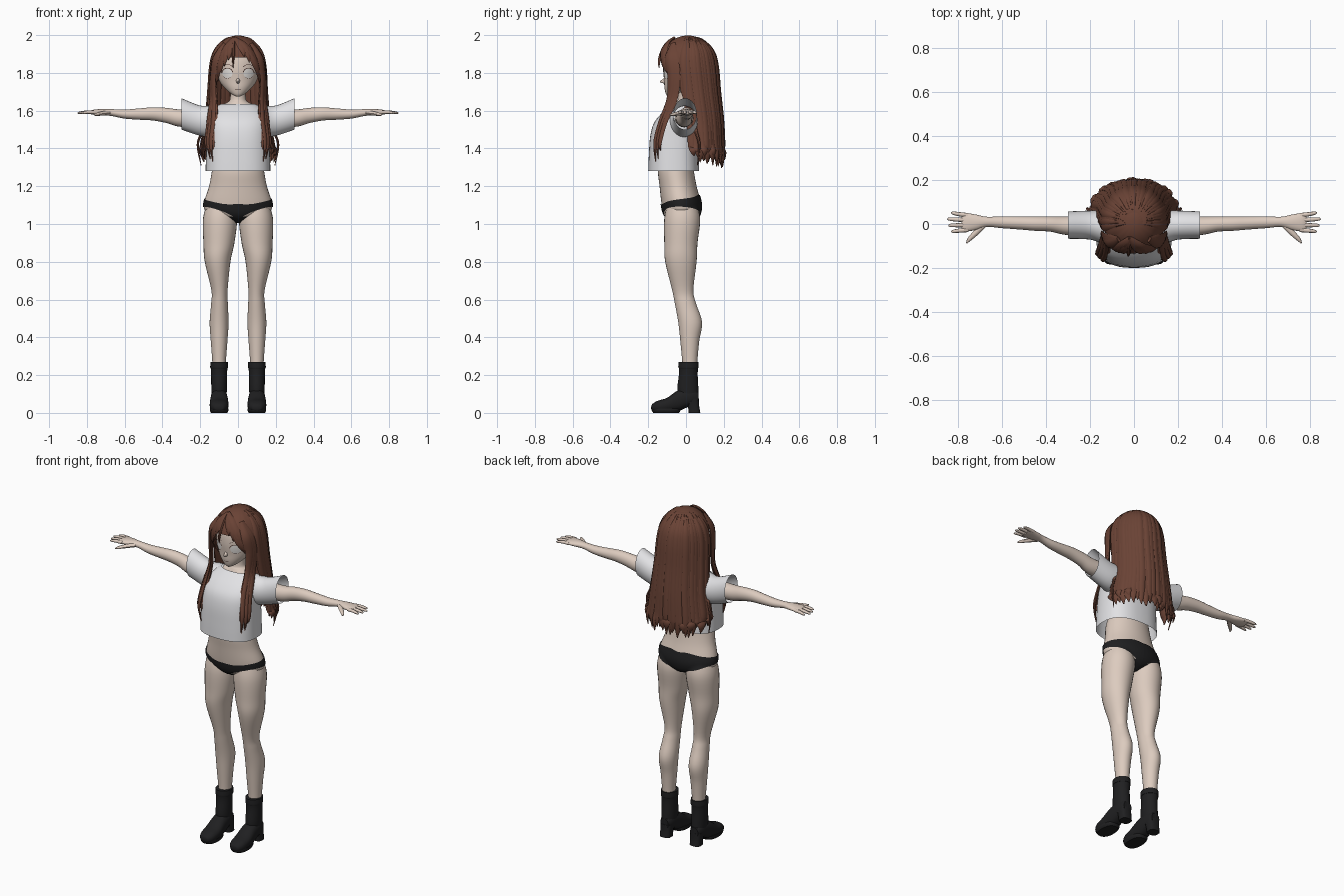
import bpy, bmesh, math, random
from math import sin, cos, pi, sqrt
from mathutils import Vector
from mathutils.bvhtree import BVHTree

random.seed(4)
cube = bpy.data.objects.get("Cube")
if cube:
    bpy.data.objects.remove(cube, do_unlink=True)


def material(name, r, g, b):
    m = bpy.data.materials.new(name)
    m.use_nodes = True
    m.diffuse_color = (r, g, b, 1)
    m.node_tree.nodes["Principled BSDF"].inputs["Base Color"].default_value = (r, g, b, 1)
    return m


SKIN = material("skin", .72, .60, .52)
CLOTH = material("white cloth", .76, .76, .78)
HAIR = material("brown hair", .145, .056, .036)
BLACK = material("black", .014, .014, .015)
EYE = material("eye white", .8, .77, .74)
LINE = material("dark line", .06, .03, .025)


def smooth(rows, n=5):
    """Curve through control rows of any length."""
    p = [rows[0]] + list(rows) + [rows[-1]]
    out = []
    for a, b, c, d in zip(p, p[1:], p[2:], p[3:]):
        for k in range(n):
            t = k / n
            out.append([.5 * (2*e + (f-s)*t + (2*s - 5*e + 4*f - g)*t*t + (3*e - s - 3*f + g)*t**3)
                        for s, e, f, g in zip(a, b, c, d)])
    return out + [list(rows[-1])]


def bridge(rings, caps=True, closed=True):
    n = len(rings[0])
    verts = [v for r in rings for v in r]
    faces = [(i*n + j, i*n + (j+1) % n, (i+1)*n + (j+1) % n, (i+1)*n + j)
             for i in range(len(rings) - 1) for j in range(n if closed else n - 1)]
    if caps:
        faces += [tuple(range(n))[::-1], tuple(range(len(verts) - n, len(verts)))]
    return verts, faces


def loft(axis, rows, sides=28, caps=True, power=2, n=5):
    """Rows: position on axis, two centre values, two radii."""
    rings = []
    for h, a, b, ra, rb in smooth(rows, n):
        ring = []
        for k in range(sides):
            c, s = cos(2*pi*k/sides), sin(2*pi*k/sides)
            u = a + ra * math.copysign(abs(c)**(2/power), c)
            v = b + rb * math.copysign(abs(s)**(2/power), s)
            ring.append(Vector({"z": (u, v, h), "x": (h, u, v), "y": (u, h, v)}[axis]))
        rings.append(ring)
    return bridge(rings, caps)


def strand(rows, normal=None, sides=6, n=5):
    """Rows: x, y, z, half width, half thickness."""
    rows = smooth(rows, n)
    pts = [Vector(r[:3]) for r in rows]
    rings = []
    for i, (p, r) in enumerate(zip(pts, rows)):
        t = (pts[min(i+1, len(pts)-1)] - pts[max(i-1, 0)]).normalized()
        out = Vector(normal) if normal else p - Vector((0, .01, min(p.z, 1.8)))
        side = t.cross(out).normalized()
        up = side.cross(t)
        rings.append([p + side*cos(2*pi*k/sides)*max(r[3], .001) + up*sin(2*pi*k/sides)*max(r[4], .001)
                      for k in range(sides)])
    return bridge(rings)


def make(name, parts, mat, mirror=False, angle=50):
    verts, faces = [], []
    for v, f in parts:
        faces += [tuple(i + len(verts) for i in q) for q in f]
        verts += v
    me = bpy.data.meshes.new(name)
    me.from_pydata(verts, [], faces)
    bm = bmesh.new()
    bm.from_mesh(me)
    bmesh.ops.recalc_face_normals(bm, faces=bm.faces)
    bm.to_mesh(me)
    bm.free()
    me.materials.append(mat)
    ob = bpy.data.objects.new(name, me)
    bpy.context.collection.objects.link(ob)
    if mirror:
        ob.modifiers.new("mirror", "MIRROR").use_mirror_merge = False
    bpy.ops.object.select_all(action="DESELECT")
    ob.select_set(True)
    bpy.context.view_layer.objects.active = ob
    bpy.ops.object.shade_smooth_by_angle(angle=math.radians(angle))
    return ob


# Torso and neck
torso = loft("z", [(1.005, 0, -.02, .02, .04), (1.03, 0, -.02, .09, .08), (1.06, 0, -.022, .165, .098),
                   (1.11, 0, -.025, .18, .105), (1.2, 0, -.042, .153, .098), (1.28, 0, -.053, .138, .095),
                   (1.35, 0, -.05, .125, .085), (1.45, 0, -.05, .125, .08), (1.56, 0, -.03, .12, .068),
                   (1.6, 0, -.015, .1, .055), (1.63, 0, -.008, .085, .05), (1.645, 0, -.005, .055, .045),
                   (1.665, 0, 0, .042, .042), (1.74, 0, 0, .04, .04)], 40)
body = make("torso", [torso], SKIN)
body.data.materials.append(BLACK)
for f in body.data.polygons:
    f.material_index = int(f.center.z < 1.04)

# Legs
leg = loft("z", [(1.13, .092, -.022, .065, .07), (1.03, .095, -.02, .09, .095), (.9, .101, -.027, .082, .088),
                 (.8, .108, -.027, .068, .083), (.65, .098, -.017, .043, .056), (.58, .098, -.003, .044, .056),
                 (.48, .1, .022, .05, .063), (.38, .1, .02, .044, .05), (.27, .1, .02, .036, .04),
                 (.2, .1, .02, .035, .038)])
make("legs", [leg], SKIN, True)

# Briefs, wrapped round the hips
hips = BVHTree.FromPolygons(torso[0] + leg[0], torso[1] + [tuple(i + len(torso[0]) for i in f) for f in leg[1]])
edges = smooth([(1.105, 1.028), (1.106, 1.062), (1.125, 1.09), (1.14, 1.085), (1.155, 1.05), (1.15, 1.02)], 8)
rings = []
for i, (top, low) in enumerate(edges):
    a = pi * i / (len(edges) - 1)
    d = Vector((sin(a), -cos(a), 0))
    ring = []
    for k in range(10):
        axis = Vector((0, -.02, low + (top - low) * k / 9))
        hit = hips.ray_cast(axis + d * .5, -d)[0]
        ring.append((hit or axis) + d * .005)
    rings.append(ring)
make("briefs", [bridge(rings, False, False)], BLACK, True)

# Arms, palms, fingers and thumbs
arm = loft("x", [(.15, -.01, 1.56, .05, .048), (.3, -.008, 1.56, .043, .046), (.38, 0, 1.575, .035, .04),
                 (.45, .002, 1.583, .033, .035), (.52, .005, 1.582, .03, .03), (.6, .008, 1.582, .027, .024),
                 (.67, .01, 1.59, .023, .018), (.72, .008, 1.592, .035, .017), (.765, .008, 1.592, .042, .013),
                 (.785, .008, 1.59, .036, .008)], 20)
hand = [arm]
for y, tip in ((.04, .833), (.018, .85), (-.005, .845), (-.027, .832)):
    hand.append(strand([(.755, y, 1.592, .01, .01), ((tip + .76) / 2, y*1.12, 1.592, .0095, .009),
                        (tip - .008, y*1.25, 1.588, .007, .006), (tip, y*1.27, 1.587, .002, .002)], (0, 0, 1), 8))
hand.append(strand([(.685, -.005, 1.588, .014, .012), (.72, -.04, 1.585, .013, .011),
                    (.75, -.07, 1.58, .009, .008), (.762, -.087, 1.578, .003, .003)], (0, 0, 1), 8))
make("arms", hand, SKIN, True)

# Cropped shirt with open sleeves
make("shirt", [loft("z", [(1.28, 0, -.065, .172, .135), (1.36, 0, -.065, .169, .132), (1.46, 0, -.062, .165, .128),
                          (1.53, 0, -.055, .162, .117), (1.58, 0, -.04, .15, .095), (1.62, 0, -.02, .115, .068),
                          (1.635, 0, -.01, .09, .055)], 40, False, 2.5)], CLOTH)
make("sleeves", [loft("x", [(.06, -.01, 1.555, .055, .076), (.13, -.015, 1.545, .075, .084),
                            (.2, -.005, 1.547, .066, .08), (.3, -.005, 1.583, .062, .083)], 28, False)], CLOTH, True)

# Boots
shaft = loft("z", [(.05, .1, .018, .036, .05), (.12, .1, .01, .041, .056), (.2, .1, .012, .042, .05),
                   (.235, .1, .013, .044, .051), (.24, .1, .013, .047, .054), (.27, .1, .013, .046, .053)], 24)
foot = loft("y", [(.066, .1, .08, .026, .03), (.03, .1, .085, .04, .045), (-.04, .1, .065, .046, .055),
                  (-.1, .1, .042, .05, .038), (-.15, .1, .033, .045, .031), (-.178, .1, .029, .028, .018),
                  (-.184, .1, .028, .01, .006)], 24, True, 2.4)
heel = loft("z", [(0, .1, .045, .033, .031), (.035, .1, .04, .034, .03), (.075, .1, .032, .037, .036)], 20, True, 3)
sole = loft("z", [(0, .1, -.105, .043, .068), (.012, .1, -.105, .049, .076), (.022, .1, -.105, .049, .076)], 24, True, 2.4)
make("boots", [shaft, foot, heel, sole], BLACK, True)

# Head and nose
head = loft("z", [(1.674, 0, -.085, .008, .01), (1.688, 0, -.074, .035, .032), (1.72, 0, -.045, .071, .069),
                  (1.76, 0, -.02, .1, .096), (1.82, 0, -.005, .116, .116), (1.88, 0, 0, .12, .115),
                  (1.94, 0, .005, .095, .095), (1.975, 0, .01, .04, .04)], 40)
nose = loft("y", [(-.105, 0, 1.76, .013, .02), (-.125, 0, 1.756, .007, .01), (-.138, 0, 1.753, .002, .002)], 12)
make("head", [head, nose], SKIN)

# Eyes, lashes, brows and mouth laid on the face
face = BVHTree.FromPolygons(*head)


def decal(name, shape, mat, offset=.002):
    rings = []
    for i in range(13):
        ring = []
        for k in range(5):
            x, z = shape(i / 12, k / 4)
            hit = face.ray_cast(Vector((x, -1, z)), Vector((0, 1, 0)))[0]
            ring.append(hit - Vector((0, offset, 0)))
        rings.append(ring)
    make(name, [bridge(rings, False, False)], mat, True)


def arc(cx, cz, rx, rz, start, end, inner):
    def point(u, v):
        a, r = start + (end - start) * u, inner + (1 - inner) * v
        return cx + rx * r * cos(a), cz + rz * r * sin(a)
    return point


decal("eyes", arc(.056, 1.797, .027, .026, 0, 2*pi, .02), EYE)
decal("lashes", arc(.056, 1.797, .031, .03, .1, pi - .2, .88), LINE, .003)
decal("lower_lids", arc(.056, 1.797, .028, .027, pi + .8, 2*pi - .6, .95), LINE, .003)
decal("brows", arc(.056, 1.82, .033, .025, .5, pi - .5, .92), LINE, .003)
decal("mouth", lambda u, v: (.016 * u, 1.713 + .0025 * (v - .5) + .001 * u), LINE)

# Hair cap, open at the face
rings = []
for i in range(1, 25):
    e = pi * .62 * i / 24
    rings.append([Vector((.14 * sin(e) * sin(a) * w, .01 + .15 * sin(e) * cos(a) * w, 1.84 + .158 * cos(e)))
                  for a in [2*pi*k/72 for k in range(72)] for w in [1 + .008 * sin(18 * a)]])
verts, faces = bridge(rings, False)
faces = [f for f in faces if not (verts[f[0]].y < -.05 and verts[f[0]].z < 1.89)]
faces.append(tuple(range(72)))
make("hair_cap", [(verts, faces)], HAIR)

# Long back hair in two layers of tapering locks
levels = [(1.975, .065, .01, .07), (1.92, .118, .01, .128), (1.84, .142, .01, .153), (1.7, .152, .028, .148),
          (1.55, .165, .05, .142), (1.42, .188, .058, .14)]
locks = []
for scale, count, width in ((.94, 20, .028), (1, 27, .021)):
    for i in range(count):
        a = math.radians(-97 + 194 * i / (count - 1) + random.uniform(-2, 2))
        size = scale * random.uniform(.985, 1.02)
        rows = [(.02 * sin(a), .01 + .02 * cos(a), 1.988, .008, .006)]
        rows += [(rx * sin(a) * size, c + ry * cos(a) * size, z, width * min(1, rx / .13), .009)
                 for z, rx, c, ry in levels]
        end = 1.295 + random.uniform(0, .05) + .03 * abs(sin(a))**4
        flare = random.uniform(.95, 1.06)
        rows.append((.192 * sin(a) * flare, .062 + .138 * cos(a) * flare, (end + 1.42) / 2, width * .8, .008))
        rows.append((.185 * sin(a) * flare, .064 + .135 * cos(a) * flare, end, .002, .002))
        locks.append(strand(rows))
make("back_hair", locks, HAIR)

# Long locks in front of each shoulder
locks = []
for dx, dy, end in ((-.018, -.008, 1.37), (-.006, -.016, 1.33), (.008, -.002, 1.345), (.018, .01, 1.39)):
    locks.append(strand([(.07, -.07, 1.955, .015, .008), (.118 + dx*.2, -.075 + dy, 1.88, .026, .009),
                         (.134 + dx*.3, -.062 + dy, 1.78, .024, .009), (.13 + dx*.6, -.072 + dy, 1.66, .019, .009),
                         (.138 + dx, -.12 + dy, 1.54, .015, .009), (.15 + dx, -.148 + dy, 1.43, .012, .008),
                         (.14 + dx, -.145 + dy, end, .002, .002)]))
locks.append(strand([(.137, .0, 1.85, .03, .008), (.142, -.01, 1.74, .026, .008), (.146, .02, 1.62, .018, .008),
                     (.185, .05, 1.5, .01, .007), (.213, .07, 1.42, .007, .006), (.195, .06, 1.31, .002, .002)]))
make("side_locks", locks, HAIR, True)


# Parted fringe sweeping over the forehead
def brow_point(x, z):
    return .01 - .156 * sqrt(max(.02, 1 - (x / .146)**2 - ((z - 1.84) / .166)**2))


fringe = []
for x, z in ((.122, 1.7), (.112, 1.75), (.1, 1.795), (.084, 1.83), (.06, 1.855), (.032, 1.885), (-.026, 1.825),
             (-.05, 1.868), (-.072, 1.835), (-.09, 1.8), (-.106, 1.755), (-.12, 1.7)):
    thin = .4 if x == -.026 else 1
    rows = []
    for t, w in ((0, .01), (.25, .02), (.55, .023), (.8, .014), (1, .001)):
        px = -.02 + (x + .02) * sin(t * pi / 2)**.9
        pz = 1.985 + (z - 1.985) * t**1.25
        rows.append((px, brow_point(px, pz), pz, w * thin, .008 if t < 1 else .001))
    fringe.append(strand(rows))
make("fringe", fringe, HAIR)
